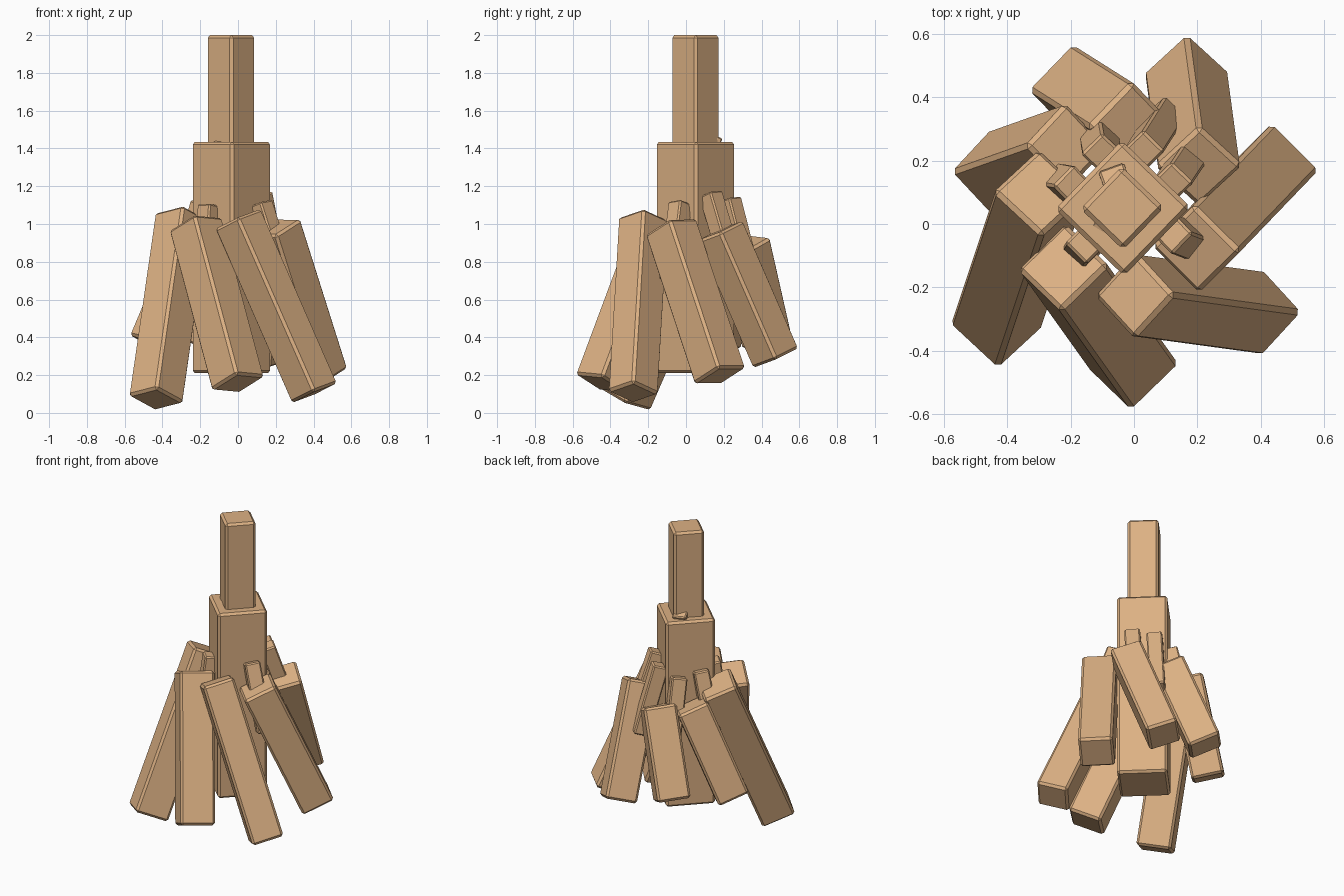
import bpy
import bmesh
from math import radians
from mathutils import Matrix, Vector

if "Cube" in bpy.data.objects:
    bpy.data.objects.remove(bpy.data.objects["Cube"], do_unlink=True)

wood = bpy.data.materials.new("tan wood")
wood.use_nodes = True
TAN = (0.72, 0.44, 0.23, 1)
wood.diffuse_color = TAN
wood.node_tree.nodes["Principled BSDF"].inputs["Base Color"].default_value = TAN


def beam(name, top, bottom, side, chamfer=0.014, yaw=45):
    """Square chamfered beam between the centres of its two end faces."""
    top, bottom = Vector(top), Vector(bottom)
    axis = top - bottom
    turn = Vector((0, 0, 1)).rotation_difference(axis).to_matrix().to_4x4()
    bm = bmesh.new()
    bmesh.ops.create_cube(bm, size=1)
    bm.transform(Matrix.Translation((top + bottom) / 2) @ turn
                 @ Matrix.Rotation(radians(yaw), 4, 'Z')
                 @ Matrix.Diagonal((side, side, axis.length, 1)))
    mesh = bpy.data.meshes.new(name)
    bm.to_mesh(mesh)
    bm.free()
    mesh.materials.append(wood)
    obj = bpy.data.objects.new(name, mesh)
    bpy.context.collection.objects.link(obj)
    bevel = obj.modifiers.new("chamfer", 'BEVEL')
    bevel.width = chamfer
    bevel.segments = 1
    return obj


# Upright trunk and the narrower post above it
beam("trunk", (-.035, .05, 1.435), (-.035, .05, .21), .302, yaw=46)
beam("top_post", (-.037, .05, 2), (-.037, .05, 1.3), .186, yaw=46)

# Large branches leaning outwards around the trunk
branches = {
    "front_branch": ((-.225, -.135, 1.0), (0, -.45, .155), .21),
    "front_right_branch": ((-.295, .1, 1.04), (-.435, -.32, .07), .212),
    "front_left_branch": ((0, -.225, 1.028), (.405, -.28, .105), .195),
    "right_branch": ((-.21, .245, .93), (-.45, .16, .36), .198),
    "back_branch": ((-.01, .31, .9), (-.2, .43, .37), .202),
    "back_left_branch": ((.205, .18, .965), (.165, .475, .29), .195),
    "left_branch": ((.195, -.08, .985), (.445, .18, .195), .208),
}
for name, (top, bottom, side) in branches.items():
    beam(name, top, bottom, side)

# Thin twigs tucked between the branches and the trunk
twigs = [
    ((-.15, -.06, 1.1), (-.19, -.12, .6)),
    ((.12, -.03, 1.11), (.25, -.08, .7)),
    ((.12, .13, 1.16), (.2, .25, .75)),
    ((.03, .23, 1.13), (.1, .34, .7)),
    ((-.19, .12, 1.11), (-.3, .14, .7)),
    ((-.1, .22, 1.08), (-.12, .33, .65)),
]
for i, (top, bottom) in enumerate(twigs):
    beam(f"twig_{i + 1}", top, bottom, .095, .008)

# Small stubs poking out beside the top post
beam("back_stub", (-.06, .145, 1.47), (-.03, .05, 1.25), .085, .007, yaw=20)
beam("front_stub", (-.09, -.015, 1.44), (-.05, .05, 1.25), .08, .007)
